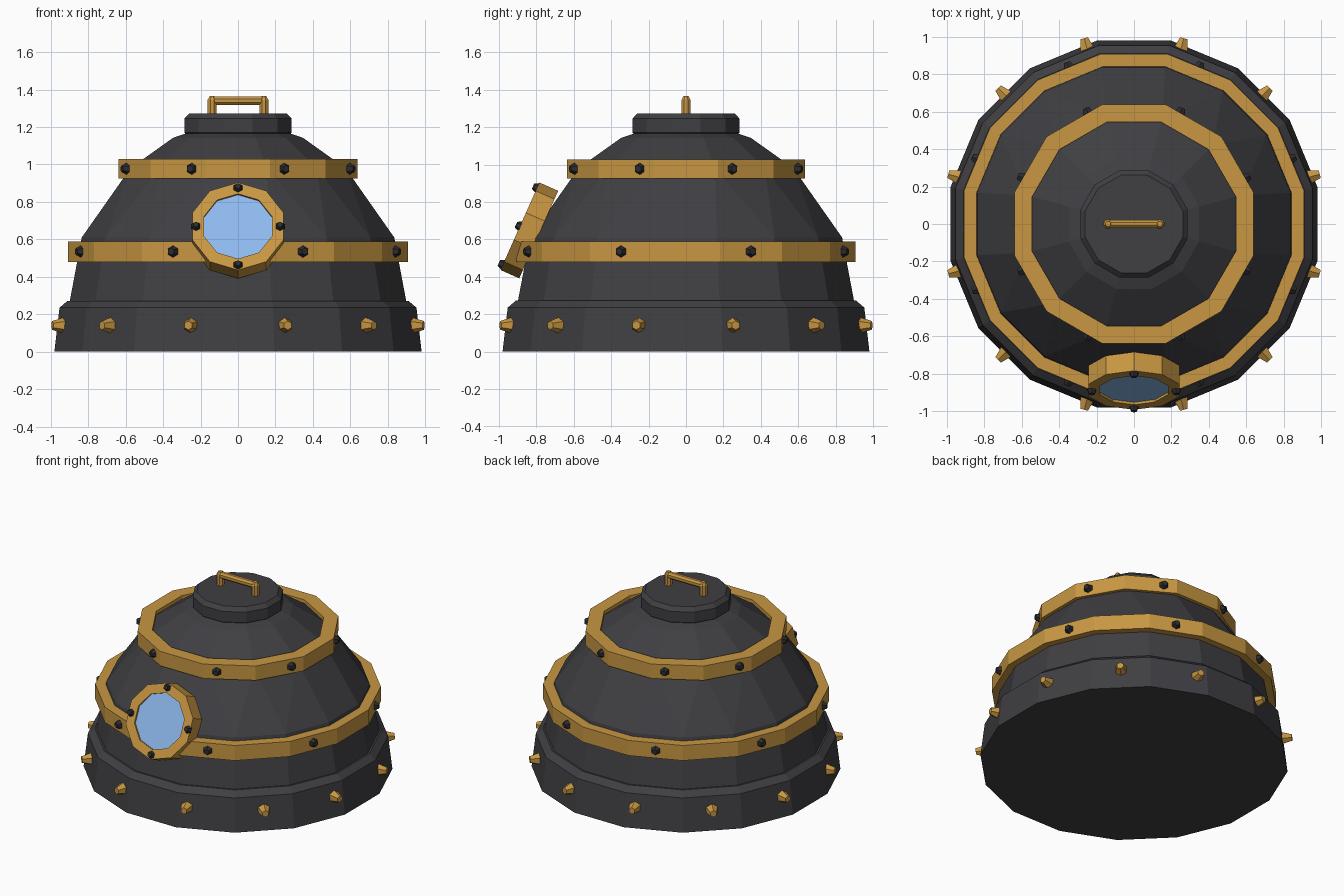
import bpy, bmesh
from math import pi, cos, sin, radians
from mathutils import Matrix, Vector

if "Cube" in bpy.data.objects:
    bpy.data.objects.remove(bpy.data.objects["Cube"])


def material(name, rgb):
    m = bpy.data.materials.new(name)
    m.diffuse_color = (*rgb, 1)
    m.use_nodes = True
    m.node_tree.nodes["Principled BSDF"].inputs["Base Color"].default_value = m.diffuse_color
    return m


IRON = material("dark_iron", (0.05, 0.05, 0.056))
BLACK = material("black_iron", (0.025, 0.025, 0.03))
BRASS = material("brass", (0.58, 0.31, 0.055))
GLASS = material("glass", (0.27, 0.49, 0.86))


def finish(bm, name, mat):
    bmesh.ops.recalc_face_normals(bm, faces=bm.faces)
    me = bpy.data.meshes.new(name)
    bm.to_mesh(me)
    bm.free()
    me.materials.append(mat)
    ob = bpy.data.objects.new(name, me)
    bpy.context.collection.objects.link(ob)
    return ob


def ring(bm, r, z, n, phase, mat=Matrix()):
    return [bm.verts.new(mat @ Vector((r * cos(phase + 2 * pi * i / n),
                                       r * sin(phase + 2 * pi * i / n), z)))
            for i in range(n)]


def lathe(name, profile, n, mat, closed=False, phase=None, matrix=Matrix()):
    """Low-poly turning: closed profile gives a band, open one gets caps."""
    bm = bmesh.new()
    phase = pi / n if phase is None else phase
    rings = [ring(bm, r, z, n, phase, matrix) for r, z in profile]
    pairs = list(zip(rings, rings[1:]))
    if closed:
        pairs.append((rings[-1], rings[0]))
    else:
        bm.faces.new(rings[0])
        bm.faces.new(rings[-1])
    for a, b in pairs:
        for i in range(n):
            j = (i + 1) % n
            bm.faces.new((a[i], a[j], b[j], b[i]))
    return finish(bm, name, mat)


def studs(name, places, r, depth, mat):
    """Six-sided tapered rivets, each given by its base point and direction."""
    bm = bmesh.new()
    for p, d in places:
        m = Matrix.Translation(Vector(p) + d * depth / 2) @ d.to_track_quat('Z', 'Y').to_matrix().to_4x4()
        bmesh.ops.create_cone(bm, cap_ends=True, segments=6, radius1=r,
                              radius2=r * 0.55, depth=depth, matrix=m)
    return finish(bm, name, mat)


def stud_circle(name, count, dist, z, r, depth, mat):
    dirs = [Vector((cos(a), sin(a), 0)) for a in
            (pi / count + 2 * pi * i / count for i in range(count))]
    return studs(name, [(d * dist + Vector((0, 0, z)), d) for d in dirs], r, depth, mat)


# base skirt
lathe("base_skirt", [(1.0, 0), (0.972, 0.235), (0.928, 0.272), (0.90, 0.272)], 16, IRON)

# domed body: 16-sided below, 12-sided above
bm = bmesh.new()
for r, z, n in [(0.92, 0.25, 16), (0.851, 0.61, 16), (0.595, 0.98, 12),
                (0.36, 1.142, 12), (0.29, 1.165, 12)]:
    ring(bm, r, z, n, pi / n)
bmesh.ops.convex_hull(bm, input=bm.verts)
bmesh.ops.dissolve_limit(bm, angle_limit=radians(0.5), verts=bm.verts, edges=bm.edges)
finish(bm, "body", IRON)

# lid
lathe("lid", [(0.275, 1.15), (0.297, 1.17), (0.297, 1.245), (0.27, 1.272)], 12, IRON)

# brass bands
for name, ro, ri, z0, z1, n in [("lower_band", 0.925, 0.857, 0.48, 0.588, 16),
                                ("upper_band", 0.66, 0.563, 0.925, 1.028, 12)]:
    lathe(name, [(ri, z0), (ro, z0), (ro, z1), (ri, z1)], n, BRASS, closed=True)

# rivets
stud_circle("base_rivets", 12, 0.965, 0.14, 0.043, 0.062, BRASS)
stud_circle("lower_band_rivets", 8, 0.90, 0.535, 0.035, 0.036, BLACK)
stud_circle("upper_band_rivets", 8, 0.635, 0.977, 0.035, 0.036, BLACK)

# porthole, tilted back against the body
port = Matrix.Translation((0, -0.888, 0.67)) @ Matrix.Rotation(radians(66), 4, 'X')
lathe("porthole_frame", [(0.19, -0.11), (0.256, -0.11), (0.256, 0), (0.19, 0)],
      10, BRASS, closed=True, phase=pi / 2, matrix=port)
lathe("porthole_glass", [(0.195, -0.05), (0.195, -0.014)], 10, GLASS,
      phase=pi / 2, matrix=port)
normal = port.to_3x3() @ Vector((0, 0, 1))
studs("porthole_bolts", [(port @ Vector((0.225 * cos(k * pi / 2), 0.225 * sin(k * pi / 2), -0.005)), normal)
                         for k in range(4)], 0.029, 0.028, BLACK)

# lid handle
for side, x in (("left", -0.138), ("right", 0.138)):
    lathe(side + "_handle_post", [(0.026, 1.26), (0.026, 1.345), (0.014, 1.366)], 8,
          BRASS, matrix=Matrix.Translation((x, 0, 0)))
lathe("handle_bar", [(0.024, -0.14), (0.024, 0.14)], 8, BRASS,
      matrix=Matrix.Translation((0, 0, 1.341)) @ Matrix.Rotation(pi / 2, 4, 'Y'))
